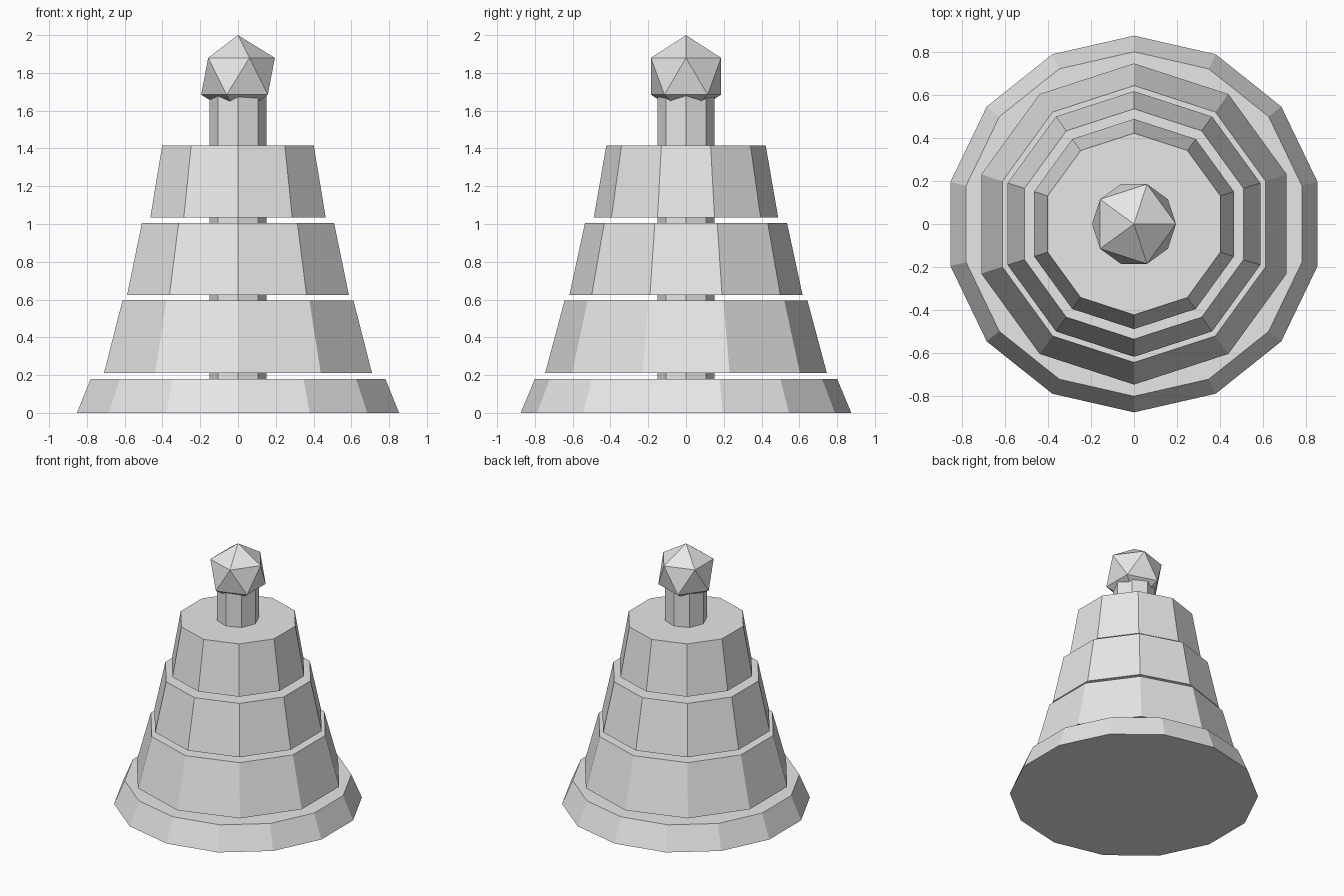
import bpy

cube = bpy.data.objects.get("Cube")
if cube:
    bpy.data.objects.remove(cube, do_unlink=True)

GREY = (0.8, 0.8, 0.8, 1.0)
grey = bpy.data.materials.new("plain_grey")
grey.use_nodes = True
grey.diffuse_color = GREY
grey.node_tree.nodes["Principled BSDF"].inputs["Base Color"].default_value = GREY


def finish(name):
    """Name the new object and give it its colour and flat faces."""
    obj = bpy.context.object
    obj.name = obj.data.name = name
    obj.data.materials.append(grey)
    bpy.ops.object.shade_flat()
    return obj


def tier(name, sides, bottom_radius, top_radius, bottom, top):
    """Closed, tapered, faceted block between two heights."""
    bpy.ops.mesh.primitive_cone_add(
        vertices=sides, radius1=bottom_radius, radius2=top_radius,
        depth=top - bottom, location=(0, 0, (bottom + top) / 2))
    return finish(name)


# Wide base and three stacked rings
tier("base", 14, 0.875, 0.80, 0.0, 0.18)
tier("lower_ring", 10, 0.746, 0.643, 0.21, 0.595)
tier("middle_ring", 10, 0.617, 0.535, 0.625, 1.005)
tier("upper_ring", 10, 0.488, 0.422, 1.035, 1.415)

# Central pole running through the rings
tier("pole", 8, 0.15, 0.15, 0.1, 1.72)

# Faceted knob on top
bpy.ops.mesh.primitive_ico_sphere_add(
    subdivisions=1, radius=0.218, location=(0, 0, 1.782))
finish("knob")
